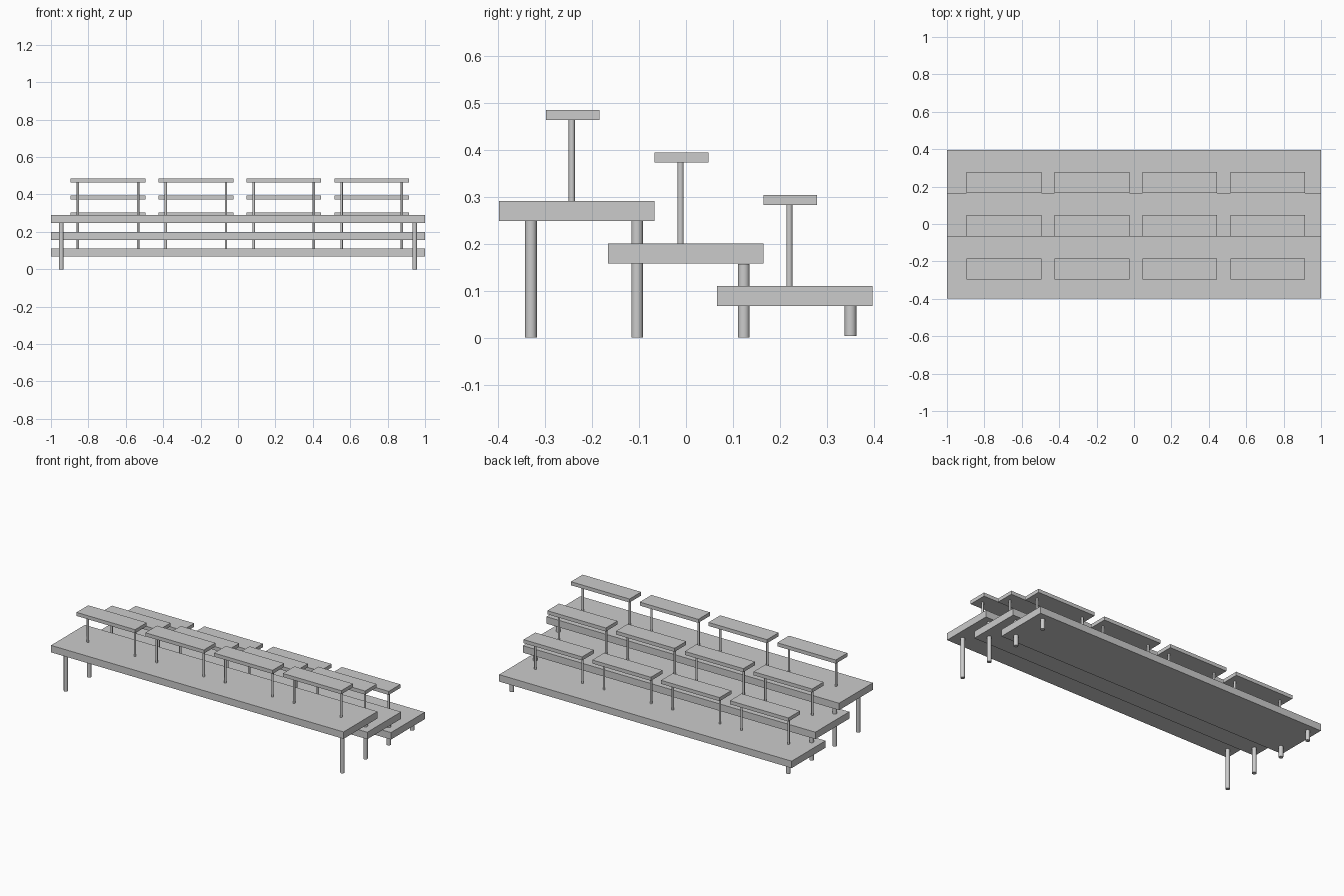
import bpy

# Remove the default cube only
cube = bpy.data.objects.get("Cube")
if cube:
    bpy.data.objects.remove(cube, do_unlink=True)

GREY = (0.6, 0.6, 0.6, 1.0)
grey = bpy.data.materials.new("light_grey")
grey.use_nodes = True
grey.diffuse_color = GREY
grey.node_tree.nodes["Principled BSDF"].inputs["Base Color"].default_value = GREY


def finish(name):
    obj = bpy.context.object
    obj.name = name
    obj.data.materials.append(grey)
    return obj


def board(name, x, y, z, size):
    """Flat slab whose underside lies at z."""
    bpy.ops.mesh.primitive_cube_add(size=1, location=(x, y, z + size[2] / 2))
    bpy.context.object.scale = size
    bpy.ops.object.transform_apply(location=False, rotation=False, scale=True)
    return finish(name)


def post(name, x, y, bottom, top, radius):
    """Round upright between two heights."""
    bpy.ops.mesh.primitive_cylinder_add(
        vertices=24, radius=radius, depth=top - bottom,
        location=(x, y, (bottom + top) / 2))
    bpy.ops.object.shade_smooth_by_angle()
    return finish(name)


DECK = (2.0, 0.331, 0.043)
BENCH = (0.4, 0.114, 0.022)
STEP_Y, STEP_Z = 0.2315, 0.0905
BENCH_X = [-0.695 + 0.47 * i for i in range(4)]

# Three overlapping tiers, each with a row of four benches
for tier, label in enumerate(("high", "middle", "low")):
    y = -0.232 + STEP_Y * tier
    deck_z = 0.248 - STEP_Z * tier
    deck_top = deck_z + DECK[2]
    bench_z = deck_top + 0.172
    board(f"{label}_deck", 0, y, deck_z, DECK)
    for i, x in enumerate(BENCH_X, 1):
        board(f"{label}_bench_{i}", x, y - 0.009, bench_z, BENCH)
        for side, dx in (("right", -0.161), ("left", 0.161)):
            post(f"{label}_bench_{i}_{side}_post", x + dx, y - 0.011,
                 deck_top, bench_z, 0.0065)

# Deck legs along both ends, reaching the underside of the tier above
LEGS = [(-0.33, 0, 0.248), (-0.104, 0, 0.248), (0.123, 0, 0.157), (0.35, 0.004, 0.068)]
for side, x in (("right", -0.945), ("left", 0.945)):
    for i, (y, bottom, top) in enumerate(LEGS, 1):
        post(f"{side}_leg_{i}", x, y, bottom, top, 0.0125)
